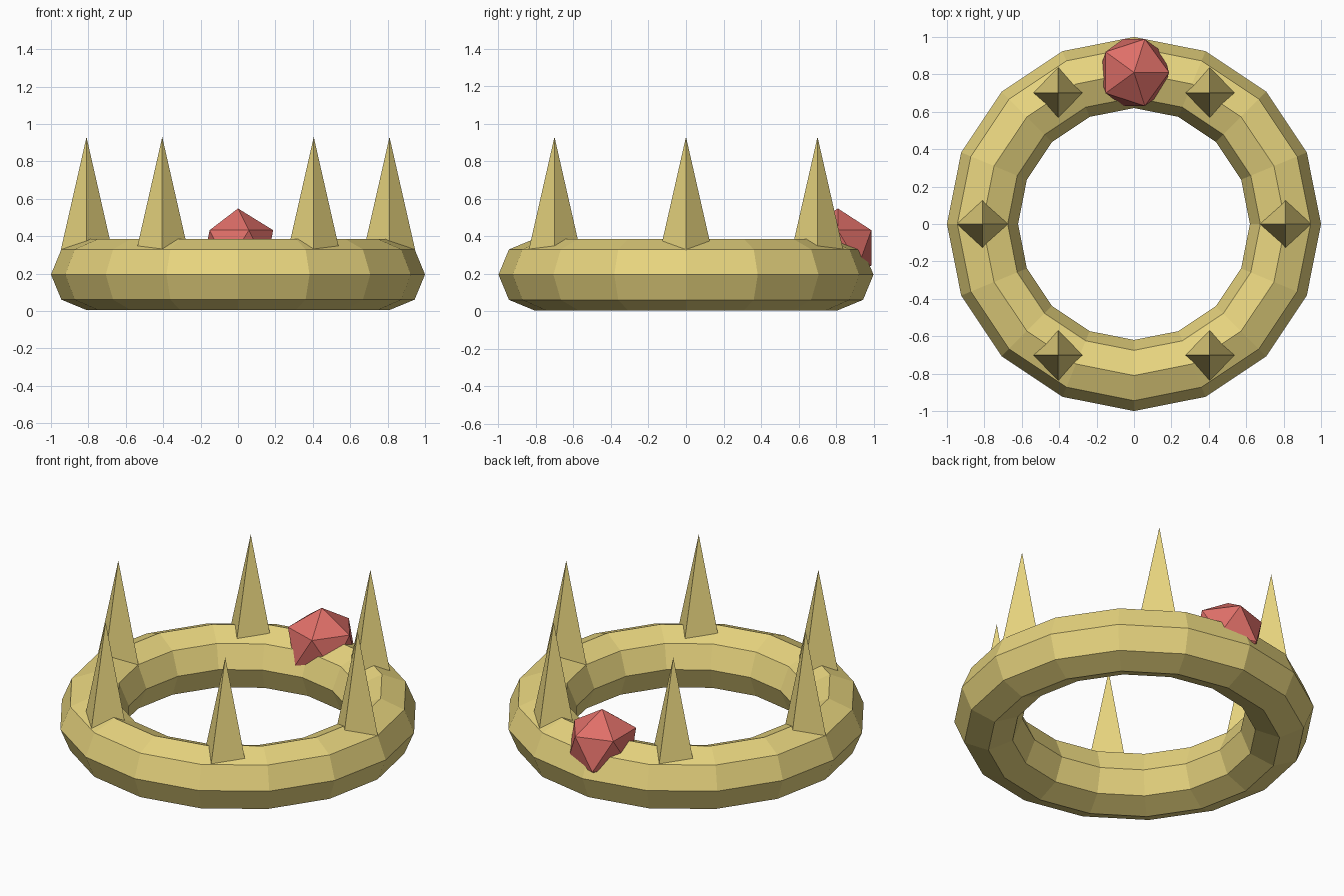
import bpy
from math import cos, sin, radians

if "Cube" in bpy.data.objects:
    bpy.data.objects.remove(bpy.data.objects["Cube"])

RING, TUBE, MID = 0.81, 0.19, 0.195


def material(name, rgb):
    m = bpy.data.materials.new(name)
    m.diffuse_color = (*rgb, 1)
    m.use_nodes = True
    m.node_tree.nodes["Principled BSDF"].inputs["Base Color"].default_value = m.diffuse_color
    return m


gold = material("gold", (0.80, 0.66, 0.21))
red = material("red", (0.74, 0.16, 0.14))


def finish(name, mat):
    ob = bpy.context.object
    ob.name = name
    ob.data.materials.append(mat)
    bpy.ops.object.shade_flat()


# Faceted band
bpy.ops.mesh.primitive_torus_add(major_segments=16, minor_segments=8,
                                 major_radius=RING, minor_radius=TUBE,
                                 location=(0, 0, MID))
finish("crown_band", gold)

# Six four-sided spikes, sunk into the band
base, tip = 0.27, 0.93
for i in range(6):
    a = radians(60 * i)
    bpy.ops.mesh.primitive_cone_add(vertices=4, radius1=0.15, radius2=0,
                                    depth=tip - base,
                                    location=(RING * cos(a), RING * sin(a), (base + tip) / 2))
    finish(f"spike_{i + 1}", gold)

# Gem at the back of the band
bpy.ops.mesh.primitive_ico_sphere_add(subdivisions=1, radius=0.21,
                                      location=(0, RING, 0.338))
finish("gem", red)
